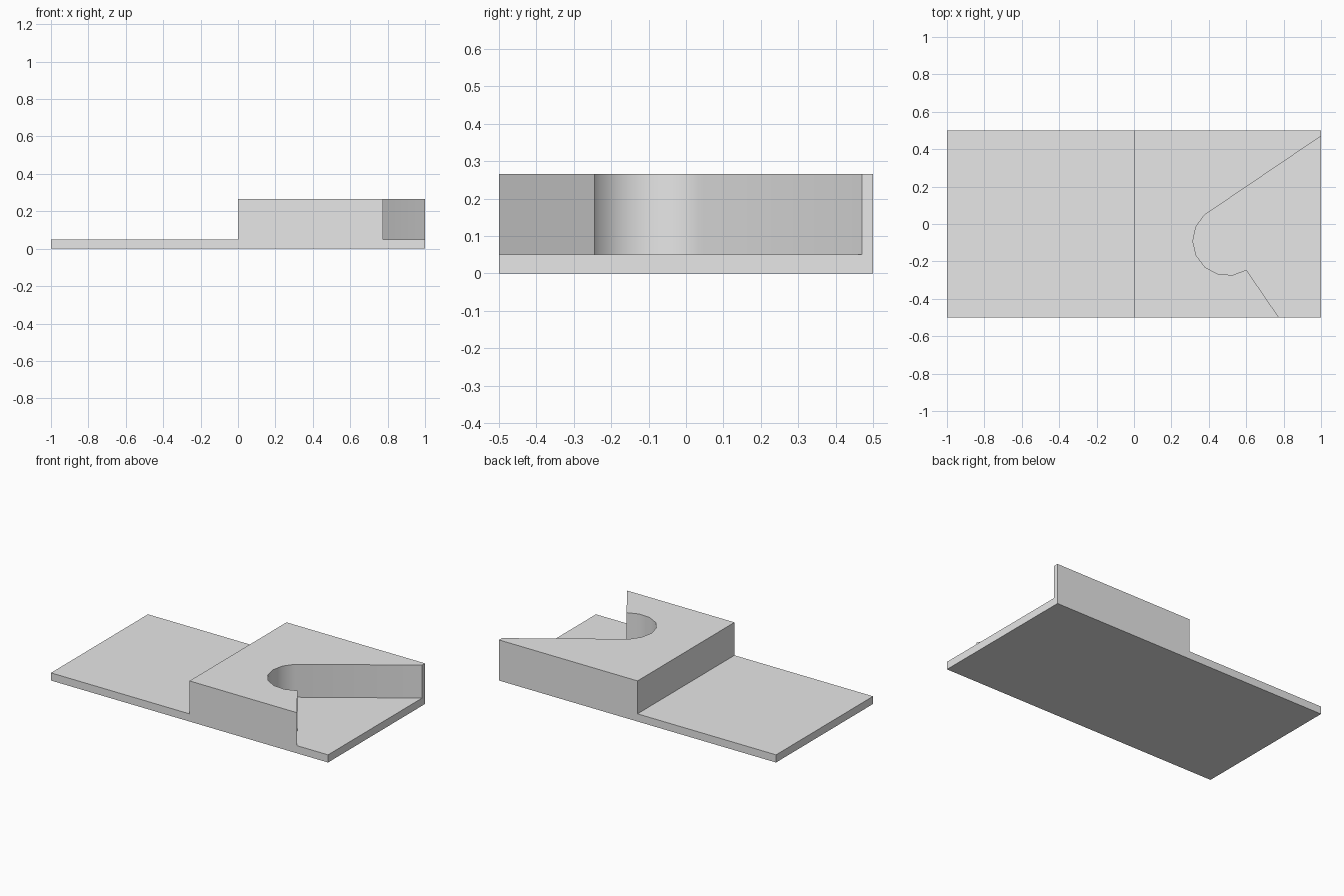
import bpy, bmesh
from math import cos, sin, radians
from mathutils import Vector

cube = bpy.data.objects.get("Cube")
if cube:
    bpy.data.objects.remove(cube, do_unlink=True)

PLATE_TOP, BLOCK_TOP = 0.05, 0.265

# Material
grey = bpy.data.materials.new("plain_grey")
grey.use_nodes = True
colour = (0.8, 0.8, 0.8, 1)
grey.diffuse_color = colour
grey.node_tree.nodes["Principled BSDF"].inputs["Base Color"].default_value = colour

# Plan outlines: low plate, raised block with a rounded notch, notch floor
bm = bmesh.new()


def point(x, y):
    return bm.verts.new((x, y, 0))


front_left, front_mid = point(-1, -0.5), point(0, -0.5)
back_left, back_mid = point(-1, 0.5), point(0, 0.5)
back_right, front_right = point(1, 0.5), point(1, -0.5)
start, end, steps = 132, 303, 7
angles = [radians(start + (end - start) * i / steps) for i in range(steps + 1)]
arc = [point(0.5 + 0.185 * cos(a), -0.09 + 0.185 * sin(a)) for a in angles]
notch = [point(1, 0.47)] + arc + [point(0.775, -0.5)]

low = bm.faces.new([front_left, front_mid, back_mid, back_left])
block = bm.faces.new([front_mid] + notch[::-1] + [back_right, back_mid])
floor = bm.faces.new(notch + [front_right])


def raise_faces(faces, height, keep):
    """Extrude faces straight up and return the new top faces."""
    made = bmesh.ops.extrude_face_region(bm, geom=faces, use_keep_orig=keep)["geom"]
    bmesh.ops.translate(bm, vec=Vector((0, 0, height)),
                        verts=[g for g in made if isinstance(g, bmesh.types.BMVert)])
    return [g for g in made if isinstance(g, bmesh.types.BMFace)]


# Plate thickness, then the raised block
tops = raise_faces([low, block, floor], PLATE_TOP, True)
raised = max(tops, key=lambda f: len(f.verts) + (f.calc_center_median().x < 0.5) * 0.1)
top_block = [f for f in tops if any(abs(v.co.x - 1) < 1e-4 and abs(v.co.y - 0.5) < 1e-4
                                    for v in f.verts)]
raise_faces(top_block, BLOCK_TOP - PLATE_TOP, False)

# Merge coplanar pieces into clean flat faces
bmesh.ops.dissolve_limit(bm, angle_limit=radians(1), verts=bm.verts[:], edges=bm.edges[:])
bmesh.ops.recalc_face_normals(bm, faces=bm.faces[:])

mesh = bpy.data.meshes.new("notched_block_on_plate")
bm.to_mesh(mesh)
bm.free()
mesh.materials.append(grey)
part = bpy.data.objects.new("notched_block_on_plate", mesh)
bpy.context.collection.objects.link(part)

# Smooth only the rounded end of the notch
bpy.ops.object.select_all(action="DESELECT")
part.select_set(True)
bpy.context.view_layer.objects.active = part
bpy.ops.object.shade_smooth_by_angle(angle=radians(30))
